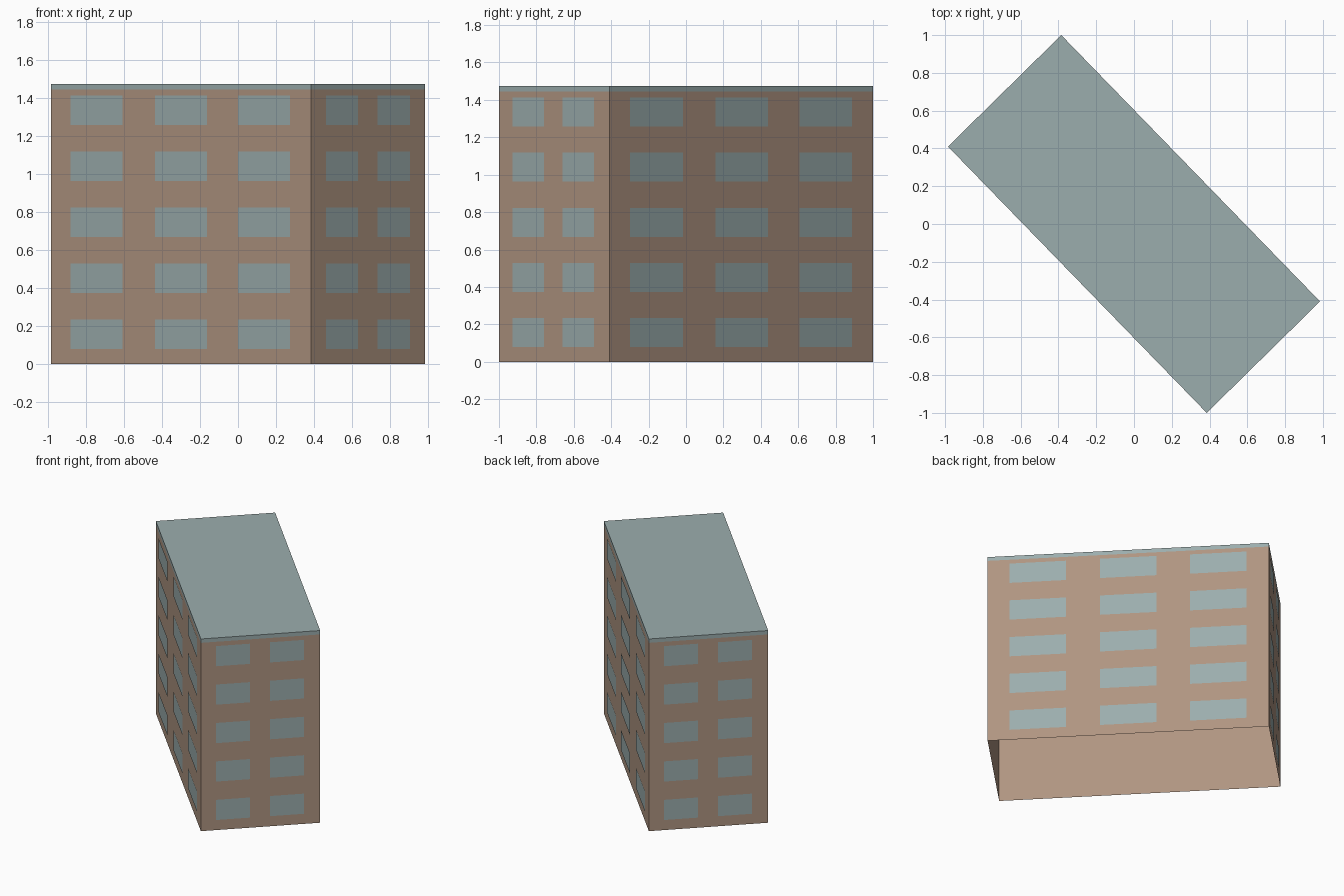
import bpy
import bmesh
from mathutils import Vector

cube = bpy.data.objects.get("Cube")
if cube:
    bpy.data.objects.remove(cube, do_unlink=True)


def material(name, rgb):
    m = bpy.data.materials.new(name)
    m.use_nodes = True
    m.diffuse_color = (*rgb, 1)
    node = m.node_tree.nodes["Principled BSDF"]
    node.inputs["Base Color"].default_value = (*rgb, 1)
    node.inputs["Roughness"].default_value = 0.9
    return m


brown = material("wall_brown", (0.43, 0.30, 0.22))
grey = material("blue_grey", (0.33, 0.42, 0.42))

# Footprint corners, counter-clockwise, and the main heights
corners = [Vector(c) for c in ((-0.985, 0.41, 0), (0.385, -1, 0), (0.985, -0.41, 0), (-0.385, 1, 0))]
EAVES, TOP = 1.445, 1.475
sides = list(zip(corners, corners[1:] + corners[:1]))


def at(p, z):
    return Vector((p.x, p.y, z))


def add_quad(bm, a, b, low, high):
    """Upright rectangle from a to b, facing outward."""
    bm.faces.new([bm.verts.new(v) for v in (at(a, low), at(b, low), at(b, high), at(a, high))])


def finish(bm, name, mat):
    bmesh.ops.remove_doubles(bm, verts=bm.verts, dist=0.0001)
    mesh = bpy.data.meshes.new(name)
    bm.to_mesh(mesh)
    bm.free()
    mesh.materials.append(mat)
    obj = bpy.data.objects.new(name, mesh)
    bpy.context.collection.objects.link(obj)
    return obj


# Wall shell, open underneath
bm = bmesh.new()
for a, b in sides:
    add_quad(bm, a, b, 0, EAVES)
finish(bm, "walls", brown)

# Roof cap with a thin edge band
bm = bmesh.new()
for a, b in sides:
    add_quad(bm, a, b, EAVES, TOP)
bm.faces.new([bm.verts.new(at(p, TOP)) for p in corners])
finish(bm, "roof", grey)

# Window panes: five storeys, three columns on long sides, two on short ones
long_columns = [(0.078, 0.278), (0.4, 0.6), (0.72, 0.92)]
short_columns = [(0.127, 0.41), (0.58, 0.865)]
layouts = [
    ("front_windows", long_columns, 0),
    ("left_windows", short_columns, None),
    ("back_windows", long_columns, 1),
    ("right_windows", short_columns, None),
]
for (a, b), (name, columns, proud) in zip(sides, layouts):
    along = b - a
    outward = Vector((along.y, -along.x, 0)).normalized()
    bm = bmesh.new()
    for i, (start, end) in enumerate(columns):
        # One column on each long side stands slightly further out
        shift = outward * (0.005 if i == proud else 0.002)
        for storey in range(5):
            low = 0.078 + 0.295 * storey
            add_quad(bm, a + along * start + shift, a + along * end + shift, low, low + 0.155)
    finish(bm, name, grey)
